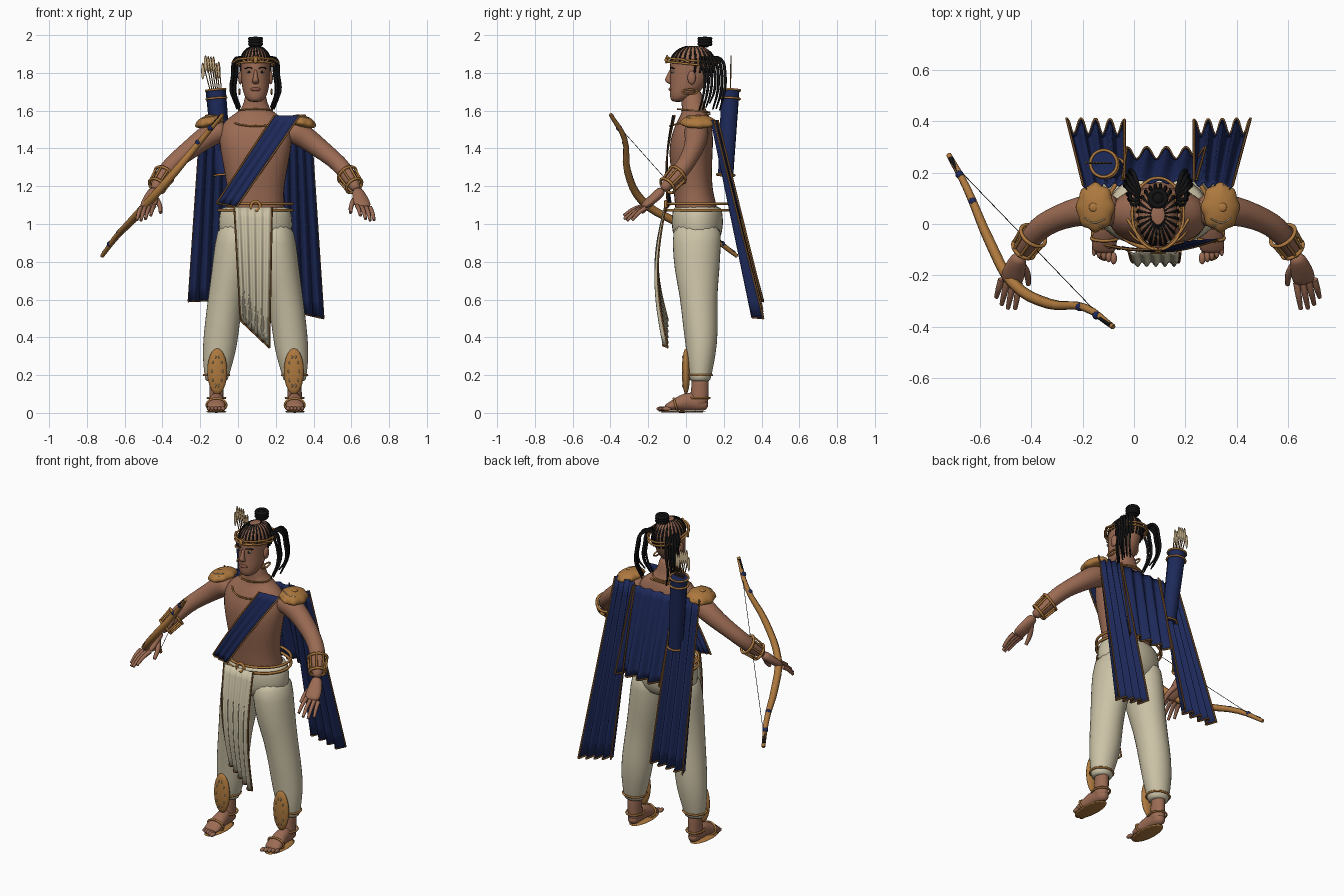
import bpy, bmesh, math, random
from math import sin, cos, pi
from mathutils import Vector, Matrix

random.seed(4)
if "Cube" in bpy.data.objects:
    bpy.data.objects.remove(bpy.data.objects["Cube"])
BODY = Vector((0.093, 0, 0))     # the figure stands beside the origin
WORLD = Vector((0, 0, 0))


def material(name, r, g, b):
    m = bpy.data.materials.new(name)
    m.use_nodes = True
    m.diffuse_color = (r, g, b, 1)
    node = m.node_tree.nodes["Principled BSDF"]
    node.inputs["Base Color"].default_value = (r, g, b, 1)
    node.inputs["Roughness"].default_value = 0.7
    return m


skin = material("brown skin", .33, .148, .088)
lips = material("lip brown", .24, .09, .06)
cream = material("cream cloth", .6, .54, .38)
navy = material("navy cloth", .012, .022, .1)
bronze = material("bronze", .42, .19, .048)
trim = material("dark bronze trim", .25, .11, .03)
black = material("black hair", .006, .006, .006)
ivory = material("ivory", .6, .47, .28)
white = material("eye white", .5, .45, .4)


def place(name, mesh, mat, mirror=False, smooth=0, at=BODY):
    mesh.materials.clear()
    mesh.materials.append(mat)
    for p in mesh.polygons:
        p.use_smooth = True
    ob = bpy.data.objects.new(name, mesh)
    bpy.context.collection.objects.link(ob)
    ob.location = at
    if mirror:
        ob.modifiers.new("mirror", "MIRROR").use_mirror_merge = False
    if smooth:
        ob.modifiers.new("smooth", "SUBSURF").levels = smooth
    return ob


def finish(name, bm, mat, **options):
    bmesh.ops.recalc_face_normals(bm, faces=bm.faces)
    mesh = bpy.data.meshes.new(name)
    bm.to_mesh(mesh)
    bm.free()
    return place(name, mesh, mat, **options)


def loft(name, rows, mat, flat=True, sides=16, square=1.0, **options):
    """Skin elliptical rings (x, y, z, radius a, radius b) along a path."""
    bm, rings = bmesh.new(), []
    centres = [Vector(r[:3]) for r in rows]
    for i, r in enumerate(rows):
        a, b = Vector((1, 0, 0)), Vector((0, 1, 0))
        if not flat:
            t = centres[min(i + 1, len(rows) - 1)] - centres[max(i - 1, 0)]
            a = t.cross(Vector((0, 0, 1))).normalized()
            b = a.cross(t).normalized()
        ring = []
        for k in range(sides):
            c, s = cos(2 * pi * k / sides), sin(2 * pi * k / sides)
            c, s = (math.copysign(abs(q) ** square, q) for q in (c, s))
            ring.append(bm.verts.new(centres[i] + a * c * r[3] + b * s * r[4]))
        rings.append(ring)
    for lo, hi in zip(rings, rings[1:]):
        for k in range(sides):
            n = (k + 1) % sides
            bm.faces.new((lo[k], lo[n], hi[n], hi[k]))
    bm.faces.new(rings[0])
    bm.faces.new(rings[-1])
    return finish(name, bm, mat, smooth=1, **options)


def tubes(name, paths, radius, mat, cyclic=False, radii=None, **options):
    """Round cords through the given points, joined in one mesh."""
    curve = bpy.data.curves.new(name, "CURVE")
    curve.dimensions = "3D"
    curve.bevel_depth, curve.bevel_resolution, curve.resolution_u = radius, 1, 4
    curve.use_fill_caps = True
    for path in paths:
        sp = curve.splines.new("BEZIER")
        sp.bezier_points.add(len(path) - 1)
        sp.use_cyclic_u = cyclic
        for i, (bp, co) in enumerate(zip(sp.bezier_points, path)):
            bp.co = co
            bp.handle_left_type = bp.handle_right_type = "AUTO"
            bp.radius = radii[i] if radii else 1
    temp = bpy.data.objects.new("temp", curve)
    mesh = bpy.data.meshes.new_from_object(temp)
    bpy.data.objects.remove(temp)
    return place(name, mesh, mat, **options)


def hoop(centre, rx, ry, axis=(0, 0, 1), steps=12):
    turn = Vector((0, 0, 1)).rotation_difference(Vector(axis)).to_matrix()
    return [Vector(centre) + turn @ Vector((rx * cos(2 * pi * k / steps), ry * sin(2 * pi * k / steps), 0))
            for k in range(steps)]


def blob(name, centre, size, mat, **options):
    bm = bmesh.new()
    bmesh.ops.create_uvsphere(bm, u_segments=16, v_segments=10, radius=1,
                              matrix=Matrix.LocRotScale(Vector(centre), None, Vector(size)))
    return finish(name, bm, mat, **options)


def cloth(name, corners, pleats, depth, bulge, mat):
    """Pleated sheet between top-left, top-right, bottom-left, bottom-right, with an edge trim."""
    tl, tr, bl, br = (Vector(c) for c in corners)
    cols, steps = pleats * 8, 12

    def at(u, v):
        p = tl.lerp(tr, u).lerp(bl.lerp(br, u), v)
        p.y += bulge * sin(pi * v) + depth * (.3 + .7 * v) * cos(2 * pi * pleats * u)
        return p
    bm = bmesh.new()
    grid = [[bm.verts.new(at(i / cols, j / steps)) for i in range(cols + 1)] for j in range(steps + 1)]
    for j in range(steps):
        for i in range(cols):
            bm.faces.new((grid[j][i], grid[j][i + 1], grid[j + 1][i + 1], grid[j + 1][i]))
    finish(name, bm, mat).modifiers.new("thickness", "SOLIDIFY").thickness = .004
    edges = [[at(u, j / steps) for j in range(steps + 1)] for u in (0, 1)]
    edges.append([at(i / cols, 1) for i in range(cols + 1)])
    tubes(name + "_trim", edges, .005, trim)


# Torso, neck and head
loft("torso", [(0, .06, 1.0, .16, .11), (0, .055, 1.09, .158, .115), (0, .04, 1.16, .15, .105),
               (0, .03, 1.25, .163, .108), (0, .025, 1.36, .185, .117), (0, .03, 1.45, .2, .117),
               (0, .04, 1.52, .19, .1), (0, .045, 1.565, .145, .082), (0, .045, 1.595, .09, .066),
               (0, .035, 1.635, .06, .06), (0, .03, 1.72, .055, .058)], skin, square=.9)
loft("head", [(0, -.045, 1.645, .026, .025), (0, -.032, 1.662, .053, .054), (0, -.005, 1.70, .069, .083),
              (0, .015, 1.75, .076, .101), (0, .025, 1.80, .079, .11), (0, .03, 1.85, .081, .119),
              (0, .034, 1.89, .077, .113), (0, .037, 1.922, .06, .09), (0, .04, 1.944, .03, .045)], skin)
loft("nose", [(0, -.082, 1.74, .012, .008), (0, -.09, 1.752, .023, .018), (0, -.096, 1.765, .016, .02),
              (0, -.086, 1.79, .01, .013), (0, -.08, 1.82, .009, .009)], skin, sides=10)
blob("lips", (0, -.08, 1.713), (.027, .012, .011), lips)
blob("eyes", (.034, -.07, 1.805), (.015, .009, .006), white, mirror=True)
blob("irises", (.034, -.076, 1.805), (.006, .005, .006), black, mirror=True)
blob("ears", (.08, .03, 1.775), (.012, .022, .036), skin, mirror=True)
tubes("brows", [[(.016, -.083, 1.823), (.036, -.079, 1.829), (.056, -.062, 1.822)]], .003, black, mirror=True)
tubes("earrings", [hoop((.085, .02, 1.7), .012, .04, (1, 0, 0))], .005, bronze, cyclic=True, mirror=True)

# Braids over the scalp, top knot, hanging locks and circlet
braids = []
for k in range(24):
    a = 2 * pi * (k + .5) / 24
    path = [Vector((.079 * sin(f) * cos(a), .036 + .118 * sin(f) * sin(a), 1.852 + .09 * cos(f)))
            for f in (.32, .7, 1.15, 1.57)]
    if sin(a) > 0:
        path.append(Vector((.079 * cos(a), .03 + .114 * sin(a), 1.80)))
    braids.append(path)
tubes("scalp_braids", braids, .006, black)
blob("top_knot_core", (0, .1, 1.963), (.032, .032, .03), black)
tubes("top_knot_coils", [hoop((0, .1, 1.953 + .014 * k), .029, .029) for k in range(3)], .0115, black, cyclic=True)
locks = []
for k in range(7):
    y, out = .075 + .018 * k, random.uniform(-.014, .012)
    locks.append([(.072, .09 + .006 * k, 1.88), (.098 + out, y, 1.875), (.112 + out, y + .024, 1.79),
                  (.12 + out, y + .02, 1.70), (.092 + out, y - .005, random.uniform(1.595, 1.65))])
tubes("hanging_locks", locks, .008, black, mirror=True, radii=(1, 1, 1, .9, .5))
tubes("circlet", [hoop((0, .04, z), .1, .14, (0, .1, 1)) for z in (1.845, 1.865)], .006, bronze, cyclic=True)
tubes("circlet_points", [[(0, -.1, 1.89), (.04, -.083, 1.858), (.08, -.04, 1.875), (.12, .02, 1.855)]],
      .006, bronze, mirror=True)
blob("circlet_jewel", (0, -.105, 1.868), (.012, .008, .018), bronze)
tubes("necklaces", [hoop((0, .04, 1.6), .088, .085, (0, .1, 1)),
                    hoop((0, .02, 1.55), .125, .11, (0, -.3, 1))], .005, bronze, cyclic=True)

# Arms and hands
loft("arms", [(.15, .05, 1.495, .06, .06), (.21, .055, 1.49, .068, .066), (.27, .056, 1.455, .062, .062),
              (.34, .042, 1.4, .054, .053), (.415, .013, 1.343, .048, .046), (.465, -.018, 1.293, .048, .046),
              (.505, -.07, 1.235, .04, .039), (.54, -.13, 1.175, .029, .027)], skin, flat=False, mirror=True)
loft("palms", [(.535, -.12, 1.185, .028, .026), (.55, -.155, 1.15, .038, .027), (.562, -.195, 1.115, .047, .024),
               (.573, -.235, 1.088, .044, .016)], skin, flat=False, mirror=True)
for k, finger in enumerate(("index", "middle", "ring", "little")):
    u = k / 3
    root = Vector((.538, -.228, 1.095)).lerp(Vector((.608, -.215, 1.085)), u)
    tip = Vector((.555, -.33, 1.045)).lerp(Vector((.628, -.285, 1.02)), u)
    tip += Vector((.004, -.015, -.012)) * sin(pi * u)
    mid = root.lerp(tip, .5) + Vector((0, 0, .008))
    tubes(finger + "_fingers", [[root, mid, tip]], .012, skin, mirror=True, radii=(1.1, 1, .7))
tubes("thumbs", [[(.535, -.15, 1.145), (.508, -.195, 1.1), (.503, -.235, 1.06)]], .014, skin,
      mirror=True, radii=(1.2, 1, .7))

# Forearm cuffs: two hoops joined by bars
along = Vector((.5, -.65, -.6))
cuffs = [hoop(c, r, r, along, 8) for c, r in (((.485, -.045, 1.26), .054), ((.522, -.098, 1.203), .047))]
tubes("cuff_hoops", cuffs, .008, bronze, cyclic=True, mirror=True)
tubes("cuff_bars", [[a, b] for a, b in zip(*cuffs)], .006, bronze, mirror=True)

# Scalloped shoulder guards with a feather inlay
bm = bmesh.new()
bmesh.ops.create_uvsphere(bm, u_segments=48, v_segments=12, radius=1)
for v in bm.verts:
    a, flare = math.atan2(v.co.y, v.co.x), max(0, 1 - abs(v.co.z))
    grow = 1 + .05 * flare * cos(8 * a)
    v.co = Vector((.075 * grow * v.co.x, .094 * grow * v.co.y, (.042 if v.co.z > 0 else .025) * v.co.z))
bmesh.ops.transform(bm, verts=bm.verts,
                    matrix=Matrix.Translation((.243, .065, 1.535)) @ Matrix.Rotation(.22, 4, "Y"))
finish("shoulder_guards", bm, bronze, mirror=True)
blob("shoulder_studs", (.25, .065, 1.573), (.018, .018, .008), bronze, mirror=True)
tubes("shoulder_inlay", [[(.205, .02, 1.574), (.25, .005, 1.566), (.285, .025, 1.558)],
                         [(.215, -.005, 1.561), (.25, -.014, 1.553), (.28, .002, 1.548)]], .003, ivory, mirror=True)

# Trousers
loft("trouser_hips", [(0, .06, 1.1, .178, .125), (0, .06, 1.07, .192, .135), (0, .06, 1.0, .203, .142),
                      (0, .06, .92, .195, .128), (0, .06, .87, .1, .08)], cream)
loft("trouser_legs", [(.095, .06, 1.02, .1, .13), (.107, .056, .9, .112, .132), (.127, .058, .75, .108, .122),
                      (.155, .066, .62, .097, .1), (.176, .075, .48, .094, .096), (.188, .082, .36, .094, .085),
                      (.2, .077, .26, .08, .073), (.207, .075, .18, .062, .057),
                      (.207, .075, .165, .058, .053)], cream, mirror=True)

# Feet, sandals and leg ornaments
loft("ankles", [(.207, .075, .24, .042, .046), (.207, .075, .14, .037, .045), (.207, .068, .06, .04, .052),
                (.207, .068, .03, .036, .047)], skin, mirror=True)
loft("feet", [(.207, .118, .035, .02, .02), (.207, .09, .042, .036, .034), (.207, .03, .066, .038, .056),
              (.207, -.03, .052, .044, .042), (.209, -.08, .035, .052, .025), (.209, -.115, .026, .045, .014)],
     skin, flat=False, mirror=True)
for k in range(5):
    blob("toes_%d" % (k + 1), (.172 + .019 * k, -.133 + .008 * k, .022), (.013 - .001 * k, .024, .012), skin, mirror=True)
loft("sandal_soles", [(.208, -.02, z, .058, .135) for z in (0, .012)], bronze, mirror=True)
tubes("sandal_straps", [hoop((.207, -.055, .042), .052, .036, (0, 1, .3)),
                        hoop((.207, .07, .08), .047, .055), hoop((.207, .075, .2), .067, .063)],
      .006, bronze, cyclic=True, mirror=True)
blob("shin_guards", (.203, 0, .22), (.053, .022, .122), bronze, mirror=True)
for k, (x, y, z) in enumerate(hoop((.203, -.017, .22), .029, .08, (0, -1, 0), 10)):
    blob("shin_guard_beads_%d" % (k + 1), (x, y, z), (.004, .004, .009), ivory, mirror=True)

# Belt and buckle
tubes("belt_loops", [hoop((0, .065, z), .195, .162) for z in (1.072, 1.108)], .008, bronze, cyclic=True)
tubes("buckle", [hoop((0, -.108, 1.095), .024, .024, (0, 1, 0))], .009, bronze, cyclic=True)

# Loincloth, sash and the three cape panels
cloth("loincloth", [(-.113, -.112, 1.09), (.087, -.112, 1.09), (-.08, -.11, .49), (.073, -.11, .345)],
      5, .014, -.047, cream)
cloth("sash", [(.1, -.07, 1.575), (.235, -.06, 1.575), (-.207, -.085, 1.11), (-.1, -.1, 1.09)], 3, .004, -.025, navy)
cloth("cape_middle", [(-.14, .165, 1.54), (.15, .165, 1.54), (-.12, .275, 1.03), (.185, .275, 1.03)], 4, .023, 0, navy)
cloth("cape_left", [(.14, .16, 1.55), (.29, .14, 1.55), (.14, .375, .55), (.36, .38, .5)], 4, .03, 0, navy)
cloth("cape_right", [(-.29, .14, 1.55), (-.13, .16, 1.55), (-.355, .38, .59), (-.13, .375, .6)], 4, .03, 0, navy)

# Quiver with a row of arrows
foot, mouth = Vector((-.078, .21, 1.26)), Vector((-.118, .235, 1.71))
lean = mouth - foot
tubes("quiver", [[foot, mouth]], .054, navy, radii=(.85, 1), at=WORLD)
tubes("quiver_rims", [hoop(foot + lean * f, r, r, lean) for f, r in ((0, .047), (.9, .053), (1, .052))],
      .006, bronze, cyclic=True, at=WORLD)
shafts = []
for k in range(7):
    top = mouth + Vector((-.068 + .014 * k, .003, random.uniform(.13, .185)))
    shafts.append([mouth + Vector((-.03 + .01 * k, 0, 0)), top])
    blob("arrow_feather_%d" % (k + 1), top - Vector((0, 0, .042)), (.009, .003, .045), ivory, at=WORLD)
tubes("arrow_shafts", shafts, .003, trim, at=WORLD)

# Bow with string, dark tips and bindings
limb = [Vector(p) for p in ((-.08, -.4, 1.58), (-.19, -.325, 1.45), (-.33, -.31, 1.28), (-.47, -.23, 1.12),
                            (-.56, -.07, 1.02), (-.65, .14, .925), (-.72, .27, .83))]
tubes("bow", [limb], .021, bronze, radii=(.5, .75, 1, 1.05, 1, .75, .5), at=WORLD)
ends = (limb[0], limb[1]), (limb[-1], limb[-2])
lift = Vector((0, 0, .007))
tubes("bow_tips", [[a.lerp(b, .1) + lift, a.lerp(b, .5) + lift] for a, b in ends], .009, black, at=WORLD)
tubes("bowstring", [[a.lerp(b, .3) for a, b in ends]], .0015, black, at=WORLD)
wraps = [limb[a].lerp(limb[b], f) for a, b, f in ((0, 1, .6), (1, 2, .15), (6, 5, .6), (5, 4, .25))]
for k, centre in enumerate(wraps):
    blob("bow_binding_%d" % (k + 1), centre + lift, (.016, .016, .016), navy, at=WORLD)
